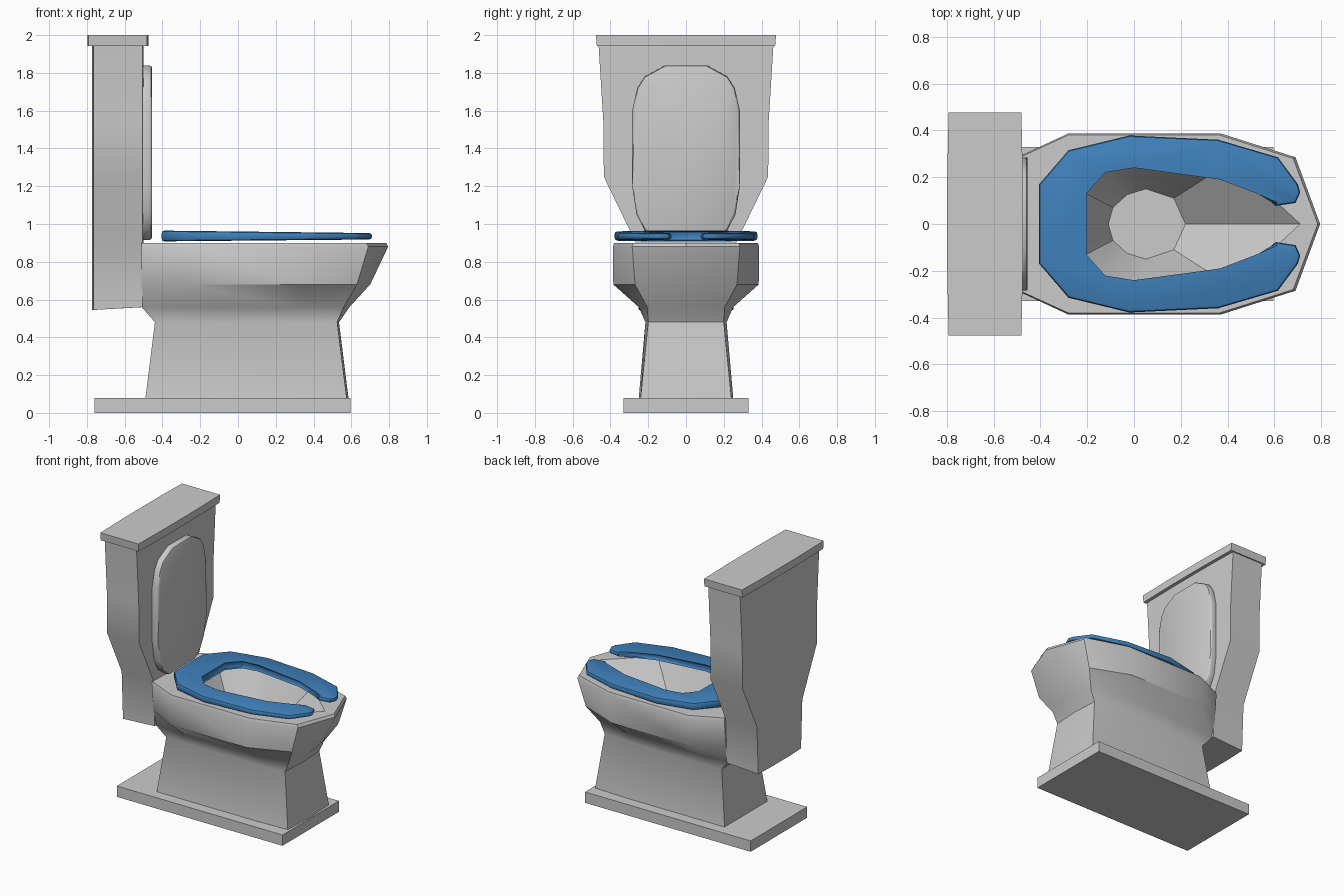
import bpy, bmesh
from math import radians

if "Cube" in bpy.data.objects:
    bpy.data.objects.remove(bpy.data.objects["Cube"])


def finish(bm, name, angle=30):
    bmesh.ops.recalc_face_normals(bm, faces=bm.faces)
    me = bpy.data.meshes.new(name)
    bm.to_mesh(me)
    bm.free()
    ob = bpy.data.objects.new(name, me)
    bpy.context.collection.objects.link(ob)
    bpy.ops.object.select_all(action='DESELECT')
    ob.select_set(True)
    bpy.context.view_layer.objects.active = ob
    bpy.ops.object.shade_smooth_by_angle(angle=radians(angle))
    return ob


def mirror_loop(half):
    """Close a half outline (a, b, with b >= 0) by mirroring it in b."""
    return half + [(a, -b) for a, b in reversed(half) if b > 1e-6]


def loft(name, rings, bevel=0.0, angle=30):
    """Skin equal-length 3D rings and cap both ends; optionally bevel the cap edges."""
    bm = bmesh.new()
    rows = [[bm.verts.new(p) for p in r] for r in rings]
    n = len(rows[0])
    for lo, hi in zip(rows, rows[1:]):
        for i in range(n):
            j = (i + 1) % n
            bm.faces.new((lo[i], lo[j], hi[j], hi[i]))
    caps = [bm.faces.new(rows[0]), bm.faces.new(rows[-1])]
    if bevel:
        edges = list({e for f in caps for e in f.edges})
        bmesh.ops.bevel(bm, geom=edges, offset=bevel, segments=2, profile=0.5,
                        affect='EDGES', clamp_overlap=True)
    return finish(bm, name, angle)


def level(half, z):
    return [(x, y, z) for x, y in mirror_loop(half)]


# Floor plate
plate = [(-0.76, 0.33), (0.595, 0.33)]
loft("base_plate", [level(plate, 0.0), level(plate, 0.08)])

# Pedestal, bowl and hollow basin as one continuous skin
sections = [
    (0.08, [(-0.49, 0), (-0.49, 0.25), (-0.25, 0.25), (0.30, 0.25), (0.575, 0.24), (0.585, 0)]),
    (0.48, [(-0.44, 0), (-0.44, 0.21), (-0.25, 0.215), (0.30, 0.215), (0.525, 0.20), (0.535, 0)]),
    (0.56, [(-0.51, 0), (-0.51, 0.23), (-0.26, 0.25), (0.31, 0.25), (0.56, 0.205), (0.59, 0)]),
    (0.68, [(-0.51, 0), (-0.51, 0.26), (-0.28, 0.385), (0.34, 0.385), (0.63, 0.27), (0.70, 0)]),
    (0.88, [(-0.51, 0), (-0.51, 0.28), (-0.28, 0.387), (0.37, 0.387), (0.69, 0.285), (0.795, 0)]),
    (0.90, [(-0.51, 0), (-0.51, 0.275), (-0.28, 0.38), (0.365, 0.38), (0.68, 0.28), (0.785, 0)]),
    (0.90, [(-0.29, 0), (-0.28, 0.17), (-0.17, 0.27), (0.05, 0.30), (0.42, 0.27), (0.71, 0)]),
    (0.55, [(-0.11, 0), (-0.09, 0.07), (-0.03, 0.125), (0.05, 0.15), (0.17, 0.11), (0.22, 0)]),
]
loft("bowl", [level(h, z) for z, h in sections], angle=35)


# Tank and its cap: slightly bowed box sections stacked in z
def bowed(back, front, w, z, bow=0.006, tilt=0.0):
    k = 0.4 * w
    pts = [(back, k), (back + bow, w), (front - bow, w), (front, k)]
    return [(x, y, z + (tilt if x > -0.65 else 0)) for x, y in mirror_loop(pts)]


tank = [(0.545, 0.25), (0.90, 0.265), (1.25, 0.435), (1.53, 0.437), (1.95, 0.463)]
loft("tank", [bowed(-0.772, -0.50, w, z, tilt=0.015 if z < 0.6 else 0) for z, w in tank])
loft("tank_lid", [bowed(-0.798, -0.475, 0.472, 1.943), bowed(-0.798, -0.475, 0.477, 2.0)])

# Raised seat cover leaning on the tank
cover = mirror_loop([(1.84, 0.11), (1.78, 0.22), (1.72, 0.258), (1.60, 0.285),
                     (1.20, 0.285), (1.05, 0.262), (0.97, 0.22), (0.915, 0.15)])
# outline runs down one side and up the other
ring = lambda x: [(x, y, z) for z, y in cover]
loft("seat_cover", [ring(-0.52), ring(-0.455)], bevel=0.015, angle=40)

# Open-front seat
outer = [(-0.405, 0.17), (-0.28, 0.315), (-0.02, 0.378), (0.36, 0.36), (0.615, 0.285),
         (0.70, 0.17), (0.71, 0.135), (0.69, 0.09)]
inner = [(0.605, 0.077), (0.54, 0.14), (0.37, 0.205), (0.0, 0.24), (-0.13, 0.235),
         (-0.215, 0.14)]
seat_half = outer + inner
seat_loop = seat_half + [(x, -y) for x, y in reversed(seat_half)]


def seat_ring(z_back, z_front):
    return [(x, y, z_back + (z_front - z_back) * (x + 0.4) / 1.1) for x, y in seat_loop]


seat = loft("seat", [seat_ring(0.908, 0.918), seat_ring(0.965, 0.952)], bevel=0.015, angle=40)
blue = bpy.data.materials.new("seat_blue")
blue.diffuse_color = (0.05, 0.22, 0.5, 1)
blue.use_nodes = True
blue.node_tree.nodes["Principled BSDF"].inputs["Base Color"].default_value = blue.diffuse_color
seat.data.materials.append(blue)
